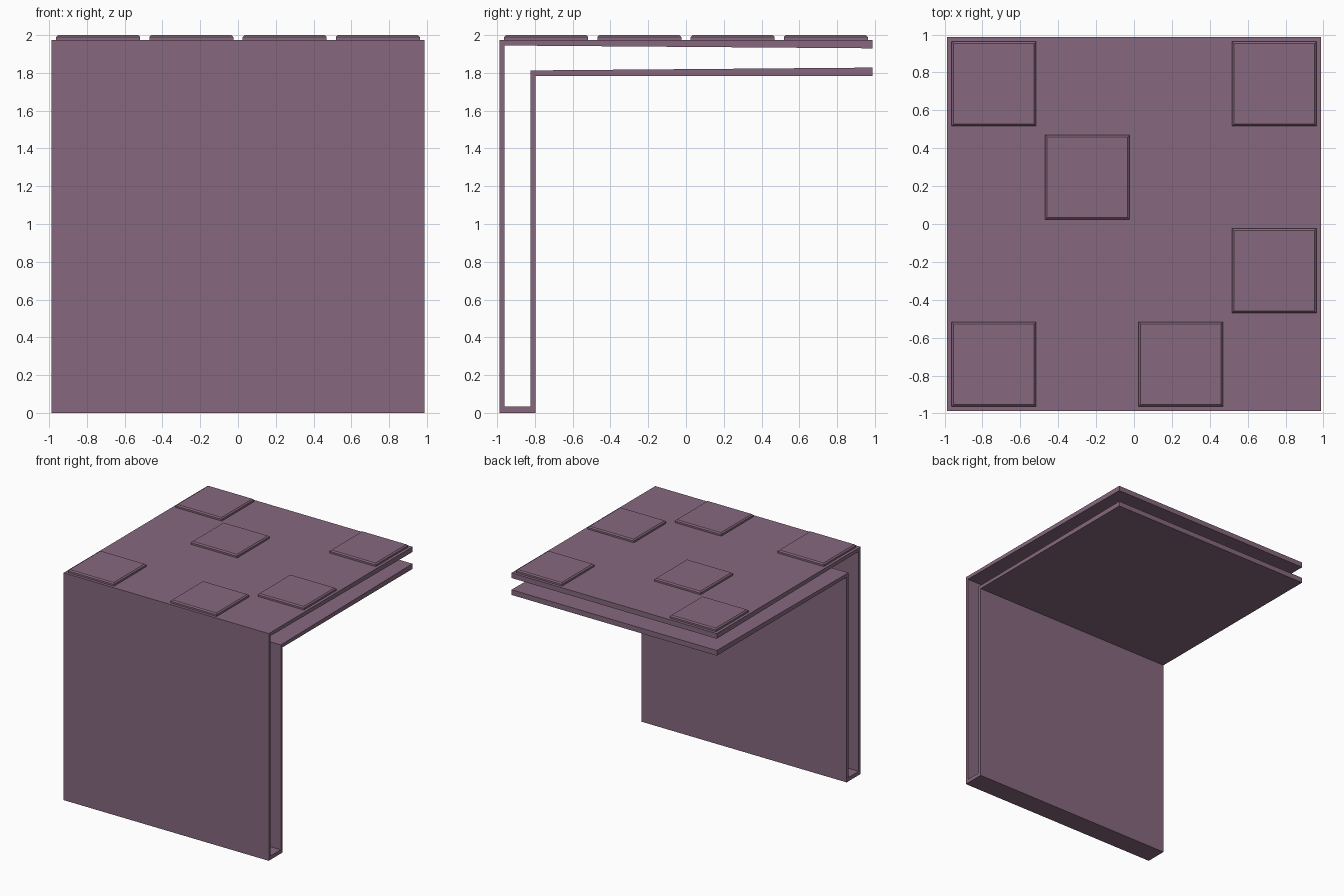
import bpy, bmesh

if "Cube" in bpy.data.objects:
    bpy.data.objects.remove(bpy.data.objects["Cube"])

mat = bpy.data.materials.new("mauve")
mat.diffuse_color = (0.24, 0.14, 0.21, 1)
mat.use_nodes = True
mat.node_tree.nodes["Principled BSDF"].inputs["Base Color"].default_value = mat.diffuse_color


def add_object(name, bm):
    bmesh.ops.recalc_face_normals(bm, faces=bm.faces)
    mesh = bpy.data.meshes.new(name)
    bm.to_mesh(mesh)
    bm.free()
    mesh.materials.append(mat)
    obj = bpy.data.objects.new(name, mesh)
    bpy.context.collection.objects.link(obj)
    return obj


# Folded double-walled sheet: (y, z) profile extruded along x
HALF = 0.987
profile = [
    (-HALF, 0), (-0.797, 0), (-0.797, 1.783), (HALF, 1.783), (HALF, 1.828),
    (-0.822, 1.813), (-0.822, 0.033), (-0.962, 0.033), (-0.962, 1.945),
    (HALF, 1.93), (HALF, 1.975), (-HALF, 1.975),
]
bm = bmesh.new()
face = bm.faces.new([bm.verts.new((-HALF, y, z)) for y, z in profile])
side = bmesh.ops.extrude_face_region(bm, geom=[face])["geom"]
bmesh.ops.translate(bm, vec=(2 * HALF, 0, 0),
                    verts=[v for v in side if isinstance(v, bmesh.types.BMVert)])
add_object("folded_shell", bm)


# Raised square tiles on a 4 x 4 grid, chamfered around the top
def add_tile(name, col, row):
    step, size, z0, z1 = 0.4935, 0.444, 1.97, 2.0
    bm = bmesh.new()
    bmesh.ops.create_cube(bm, size=1)
    for v in bm.verts:
        v.co.x *= size
        v.co.y *= size
        v.co.z = z1 if v.co.z > 0 else z0
    top = [e for e in bm.edges if all(v.co.z == e.verts[0].co.z and v.co.z > 1.99
                                      for v in e.verts)]
    bmesh.ops.bevel(bm, geom=top, offset=0.01, segments=1, affect='EDGES')
    obj = add_object(name, bm)
    obj.location = ((col - 1.5) * step, (row - 1.5) * step, 0)


for i, (col, row) in enumerate([(0, 0), (2, 0), (3, 1), (1, 2), (0, 3), (3, 3)]):
    add_tile(f"raised_tile_{i + 1}", col, row)
